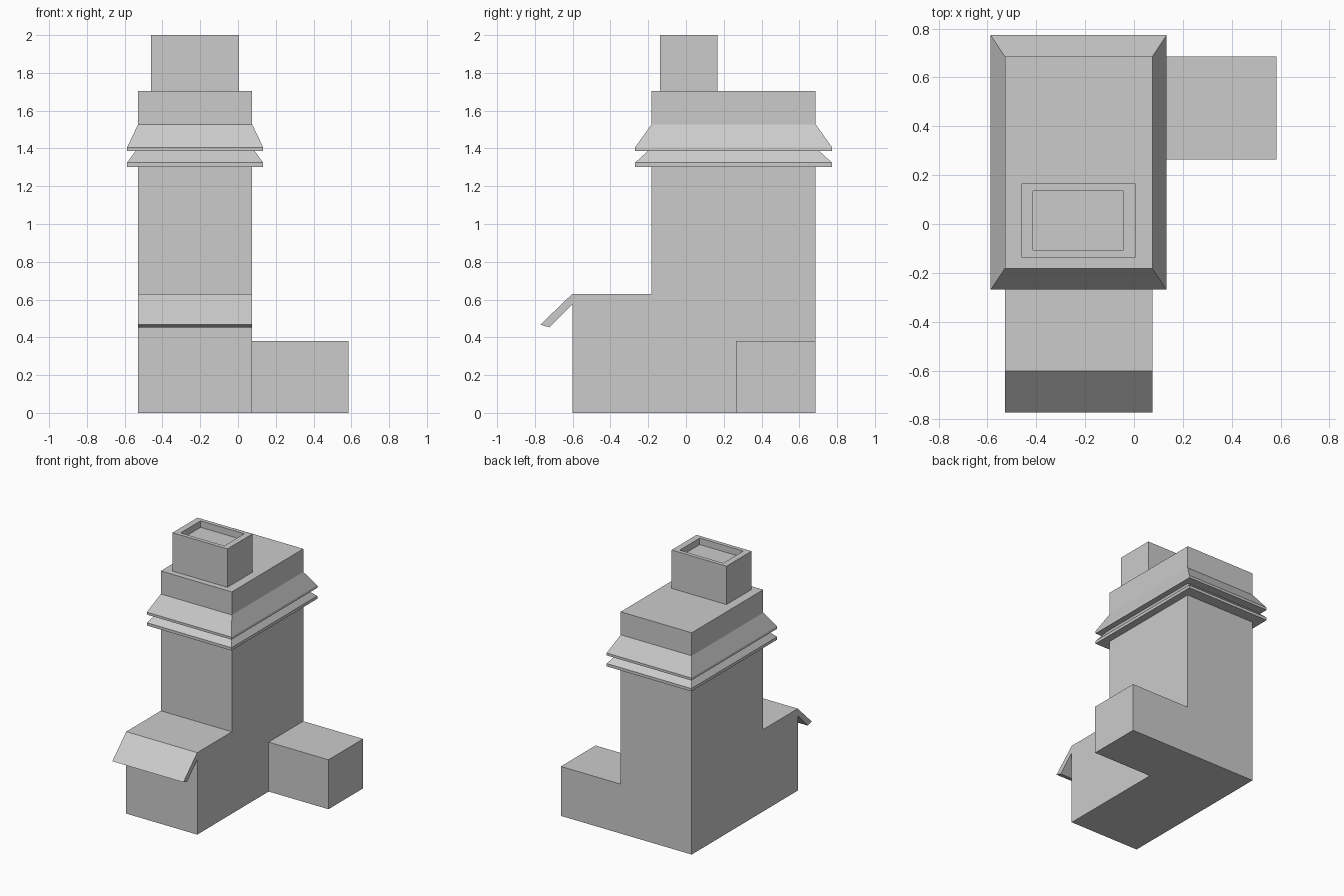
import bpy, bmesh

if "Cube" in bpy.data.objects:
    bpy.data.objects.remove(bpy.data.objects["Cube"])

X0, X1 = -0.529, 0.075      # tower width
Y0, Y1 = -0.182, 0.686      # tower depth


def finish(bm, name):
    bmesh.ops.recalc_face_normals(bm, faces=bm.faces)
    mesh = bpy.data.meshes.new(name)
    bm.to_mesh(mesh)
    bm.free()
    obj = bpy.data.objects.new(name, mesh)
    bpy.context.collection.objects.link(obj)
    return obj


def extrude_profile(name, pts, x0, x1):
    """Extrude a (y, z) outline along x."""
    bm = bmesh.new()
    face = bm.faces.new([bm.verts.new((x0, y, z)) for y, z in pts])
    ext = bmesh.ops.extrude_face_region(bm, geom=[face], use_keep_orig=True)
    moved = [v for v in ext["geom"] if isinstance(v, bmesh.types.BMVert)]
    bmesh.ops.translate(bm, verts=moved, vec=(x1 - x0, 0, 0))
    return finish(bm, name)


def loft(name, base, rings, cap=False):
    """Stack rectangles: each ring grows base by (dx, dy) at height z."""
    x0, x1, y0, y1 = base
    bm = bmesh.new()
    loops = [[bm.verts.new((x, y, z)) for x, y in
              ((x0 - dx, y0 - dy), (x1 + dx, y0 - dy),
               (x1 + dx, y1 + dy), (x0 - dx, y1 + dy))]
             for dx, dy, z in rings]
    for a, b in zip(loops, loops[1:]):
        for i in range(4):
            j = (i + 1) % 4
            bm.faces.new((a[i], a[j], b[j], b[i]))
    if cap:
        bm.faces.new(loops[-1])
    obj = finish(bm, name)
    return obj


# Main tower with the low front block
extrude_profile("tower_body", [(-0.602, 0), (Y1, 0), (Y1, 1.705), (Y0, 1.705),
                               (Y0, 0.63), (-0.602, 0.63)], X0, X1)

# Sloping awning over the front
extrude_profile("front_awning", [(-0.602, 0.63), (-0.771, 0.467),
                                 (-0.724, 0.453), (-0.602, 0.575)], X0, X1)

# Low annex on the right side
extrude_profile("side_annex", [(0.265, 0), (Y1, 0), (Y1, 0.38), (0.265, 0.38)],
                X1, 0.584)

# Two-tier skirt roof around the tower
loft("skirt_roof", (X0, X1, Y0, Y1),
     [(0, 0, 1.303), (0.058, 0.087, 1.303), (0.058, 0.087, 1.325),
      (0.013, 0.019, 1.387), (0.058, 0.087, 1.387), (0.058, 0.087, 1.406),
      (0, 0, 1.528)])

# Chimney with a shallow recess in its top
loft("chimney", (-0.461, 0.006, -0.137, 0.166),
     [(0, 0, 1.705), (0, 0, 2.0), (-0.048, -0.030, 2.0), (-0.048, -0.030, 1.95)],
     cap=True)

# Make the recessed chimney face outward
bpy.context.view_layer.update()
